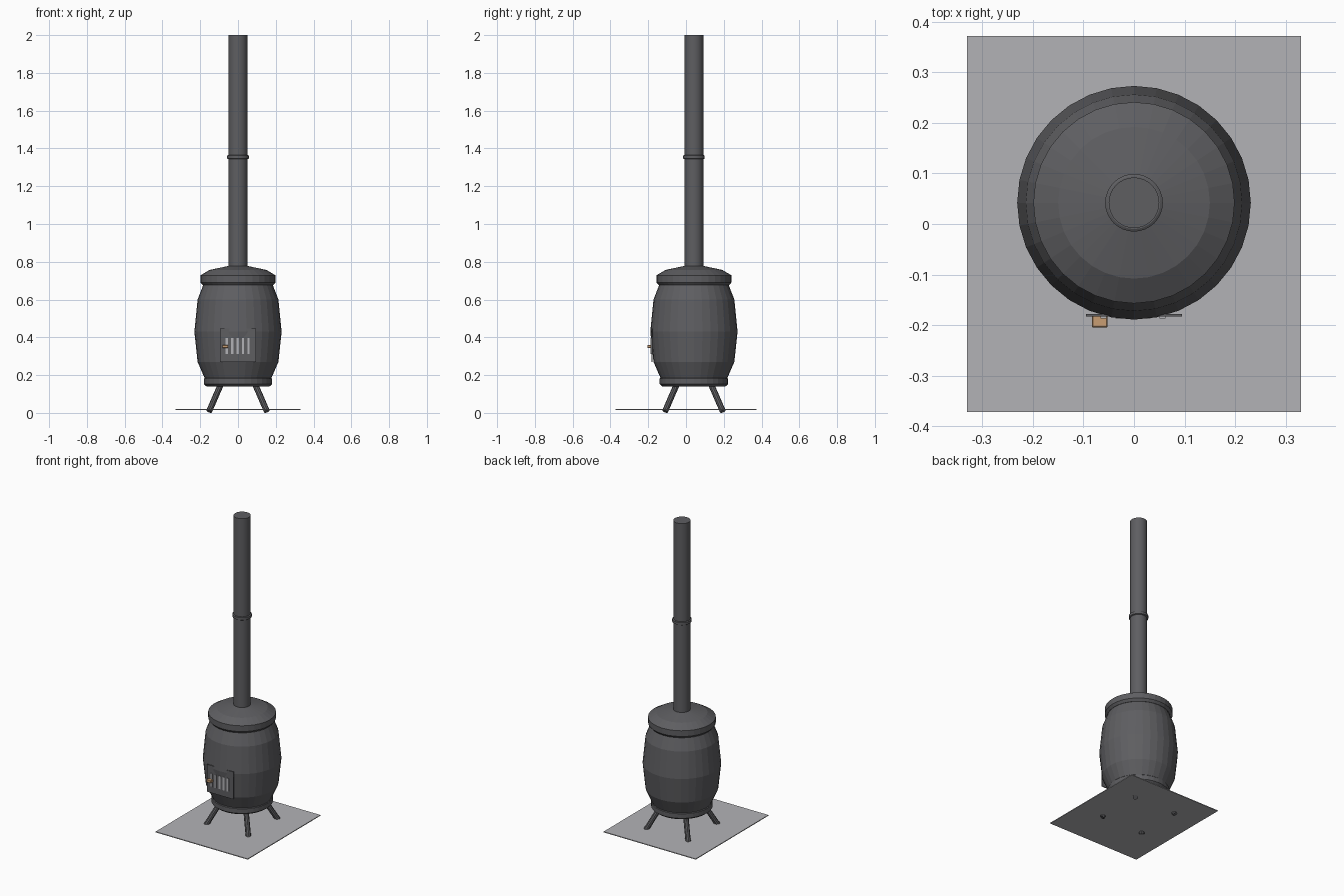
import bpy, bmesh, math
from mathutils import Vector

if "Cube" in bpy.data.objects:
    bpy.data.objects.remove(bpy.data.objects["Cube"])

CY = 0.042  # stove axis sits slightly behind the plate centre


def material(name, rgb):
    m = bpy.data.materials.new(name)
    m.diffuse_color = (*rgb, 1)
    m.use_nodes = True
    m.node_tree.nodes["Principled BSDF"].inputs["Base Color"].default_value = m.diffuse_color
    return m


iron = material("dark iron", (0.112, 0.112, 0.120))
steel = material("light steel", (0.45, 0.45, 0.47))
wood = material("tan handle", (0.58, 0.34, 0.17))


def finish(name, bm, mat):
    bmesh.ops.recalc_face_normals(bm, faces=bm.faces)
    me = bpy.data.meshes.new(name)
    bm.to_mesh(me)
    bm.free()
    me.materials.append(mat)
    ob = bpy.data.objects.new(name, me)
    bpy.context.collection.objects.link(ob)
    return ob


def lathe(name, profile, sides, mat):
    """Closed turned shape from (radius, z) points around the stove axis."""
    bm = bmesh.new()
    rings = []
    for r, z in profile:
        rings.append([bm.verts.new((r * math.cos(2 * math.pi * i / sides),
                                    CY + r * math.sin(2 * math.pi * i / sides), z))
                      for i in range(sides)])
    for a, b in zip(rings, rings[1:]):
        for i in range(sides):
            j = (i + 1) % sides
            bm.faces.new((a[i], a[j], b[j], b[i]))
    bm.faces.new(rings[0])
    bm.faces.new(rings[-1])
    return finish(name, bm, mat)


def box(name, lo, hi, mat, bevel=0):
    bm = bmesh.new()
    bmesh.ops.create_cube(bm, size=1)
    for v in bm.verts:
        v.co = [(l + h) / 2 + c * (h - l) for l, h, c in zip(lo, hi, v.co)]
    if bevel:
        bmesh.ops.bevel(bm, geom=bm.edges[:], offset=bevel, segments=1, affect='EDGES')
    return finish(name, bm, mat)


def rod(name, p, q, r, sides, mat):
    bm = bmesh.new()
    p, q = Vector(p), Vector(q)
    d = q - p
    bmesh.ops.create_cone(bm, cap_ends=True, segments=sides, radius1=r, radius2=r, depth=d.length)
    rot = d.to_track_quat('Z', 'Y')
    for v in bm.verts:
        v.co = rot @ v.co + (p + q) / 2
    return finish(name, bm, mat)


# Floor plate
box("floor_plate", (-0.33, -0.372, 0.015), (0.33, 0.372, 0.020), steel)

# Barrel body, base ring and lid
lathe("barrel_body", [(0.175, 0.165), (0.177, 0.185), (0.214, 0.27), (0.231, 0.43),
                      (0.214, 0.60), (0.183, 0.68), (0.18, 0.70)], 32, iron)
lathe("base_ring", [(0.168, 0.141), (0.181, 0.152), (0.181, 0.181), (0.174, 0.188)], 32, iron)
lathe("lid", [(0.186, 0.676), (0.199, 0.691), (0.199, 0.728), (0.15, 0.757),
              (0.055, 0.777)], 32, iron)

# Flue pipe and collar
for ob in (lathe("flue_pipe", [(0.05, 0.75), (0.05, 2.0)], 32, iron),
           lathe("flue_collar", [(0.052, 1.343), (0.057, 1.346),
                                 (0.057, 1.362), (0.052, 1.365)], 32, iron)):
    bpy.context.view_layer.objects.active = ob
    ob.select_set(True)
bpy.ops.object.shade_smooth_by_angle(angle=math.radians(30))
bpy.ops.object.select_all(action='DESELECT')

# Four splayed legs, feet passing through the plate
for sx, side in ((-1, "left"), (1, "right")):
    for sy, end in ((-1, "front"), (1, "back")):
        rod(f"{end}_{side}_leg", (sx * 0.153, CY + sy * 0.153, 0.008),
            (sx * 0.085, CY + sy * 0.085, 0.165), 0.016, 10, iron)

# Door with light grille bars and handle
box("door", (-0.095, -0.183, 0.27), (0.095, -0.178, 0.447), iron)
for i in range(5):
    x = (i - 2) * 0.029 - 0.002
    box(f"grille_bar_{i + 1}", (x - 0.006, -0.187, 0.312), (x + 0.006, -0.180, 0.397), steel)
box("door_handle", (-0.083, -0.205, 0.343), (-0.052, -0.181, 0.360), wood, 0.002)
